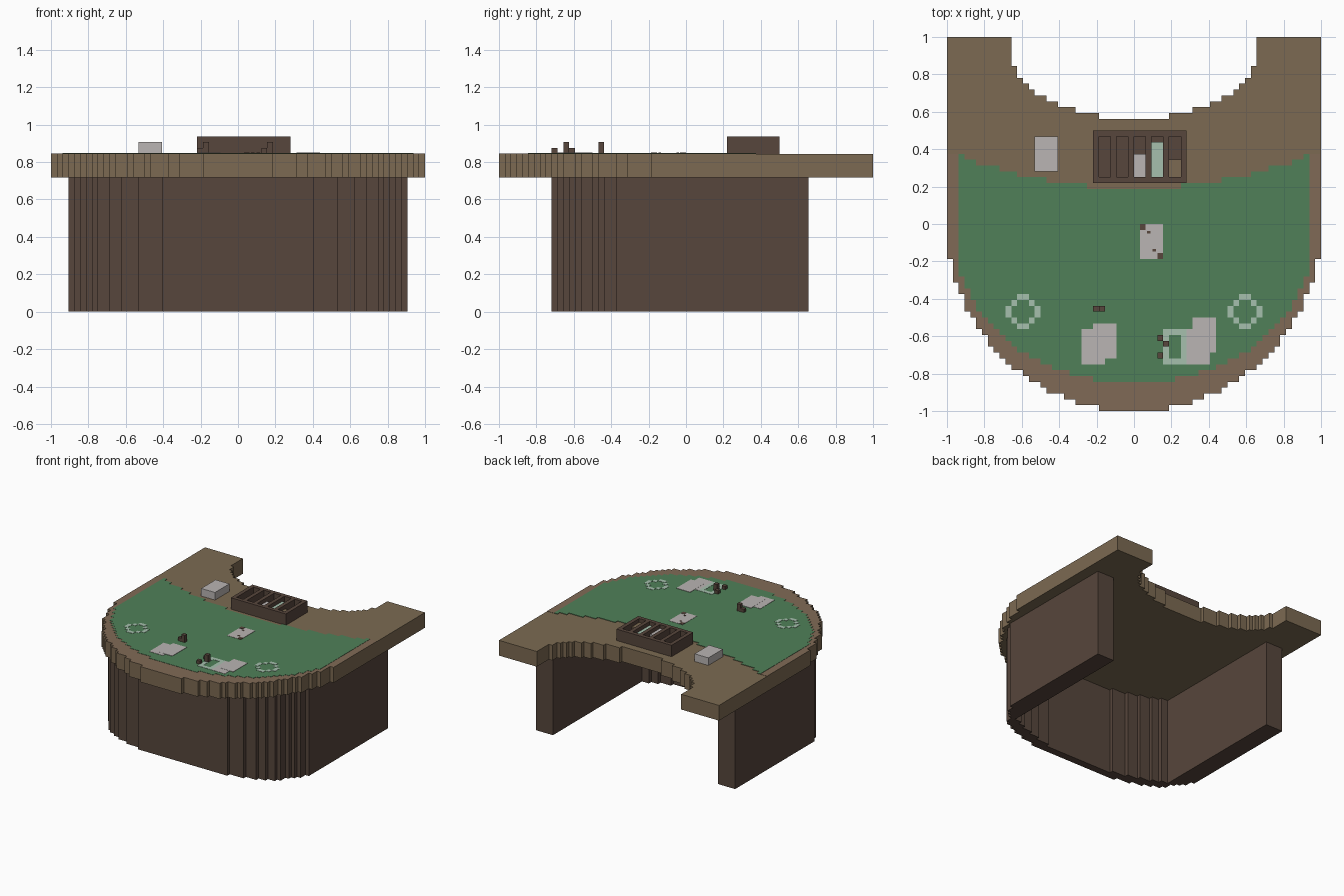
import bpy, bmesh, math

if "Cube" in bpy.data.objects:
    bpy.data.objects.remove(bpy.data.objects["Cube"])

P = 1 / 32           # step size of the blocky style
TOP = 27 * P         # height of the playing surface


def lin(c):
    c /= 255
    return c / 12.92 if c <= 0.04045 else ((c + 0.055) / 1.055) ** 2.4


def material(name, r, g, b):
    m = bpy.data.materials.new(name)
    m.diffuse_color = (lin(r), lin(g), lin(b), 1)
    m.use_nodes = True
    m.node_tree.nodes["Principled BSDF"].inputs["Base Color"].default_value = m.diffuse_color
    return m


WOOD = material("light_wood", 124, 106, 82)
RIM = material("rim_brown", 128, 106, 86)
DARK = material("dark_wood", 87, 70, 60)
FELT = material("green_felt", 80, 128, 88)
GREY = material("card_grey", 186, 181, 179)
PALE = material("pale_green", 166, 192, 174)


def add_prism(bm, pts, z0, z1):
    """Extrude a flat outline (in steps) from z0 to z1 (in units)."""
    f = bm.faces.new([bm.verts.new((x * P, y * P, z0)) for x, y in pts])
    r = bmesh.ops.extrude_face_region(bm, geom=[f])
    for v in r["geom"]:
        if isinstance(v, bmesh.types.BMVert):
            v.co.z = z1


def build(name, mat, prisms):
    bm = bmesh.new()
    for pts, z0, z1 in prisms:
        add_prism(bm, pts, z0, z1)
    bmesh.ops.recalc_face_normals(bm, faces=bm.faces)
    me = bpy.data.meshes.new(name)
    bm.to_mesh(me)
    bm.free()
    me.materials.append(mat)
    ob = bpy.data.objects.new(name, me)
    bpy.context.collection.objects.link(ob)
    return ob


def rect(x0, x1, y0, y1):
    return [(x0, y0), (x1, y0), (x1, y1), (x0, y1)]


def stairs(rows, y_end):
    """Right half of a stepped outline: (half width, row start) going up."""
    pts = []
    for (x, y), nxt in zip(rows, rows[1:] + [(0, y_end)]):
        pts += [(x, y), (x, nxt[1])]
    return pts


def mirror(pts):
    return [(-x, y) for x, y in reversed(pts)]


def merged(rows):
    """Drop rows that do not change the width."""
    return [r for i, r in enumerate(rows) if i == 0 or r[0] != rows[i - 1][0]]


# table top: stepped half disc with a dealer cut-out at the back
disc = merged([(round(math.sqrt(1024 - (y + .5) ** 2)), y) for y in range(-32, 0)])
cut = stairs([(6, 18), (10, 19), (13, 20), (15, 21), (17, 22), (18, 23),
              (19, 24), (20, 25), (21, 27)], 32)
right = stairs(disc, 32)
build("table_top", WOOD, [(right + cut[::-1] + [(-x, y) for x, y in cut] + mirror(right),
                           23 * P, TOP)])

# curved base wall, open at the back
outer = stairs([(13, -23), (17, -22), (20, -21), (22, -20), (24, -19), (25, -18),
                (26, -16), (27, -15), (28, -14), (29, -12)], 21)
inner = stairs([(10, -21), (14, -20), (17, -19), (20, -18), (22, -17), (24, -16)], 21)
build("base_wall", DARK, [(outer + inner[::-1] + [(-x, y) for x, y in inner] + mirror(outer),
                           0, 23 * P)])


# rim and felt plates share a stepped curved back edge
def back_edge(half):
    pts = []
    for x in range(half, -half, -1):
        m = abs(x - .5) * P
        y = round((.19 + .2 * m * m) / P)
        pts += [(x, y), (x - 1, y)]
    return [p for i, p in enumerate(pts) if i == 0 or p != pts[i - 1]]


rim = [(x, y) for x, y in stairs(disc, 11)][:-1]
build("rim_plate", RIM, [(rim + back_edge(32) + mirror(rim), TOP, TOP + .002)])

felt_rows = []
for y in range(-27, 0):
    t = (-(y + .5) * P / .845) ** 2.1
    felt_rows.append((min(30, round(31 * (1 - t) ** (1 / 2.1))), y))
felt = stairs(merged(felt_rows), 11)[:-1]
build("felt", FELT, [(felt + back_edge(30) + mirror(felt), TOP, TOP + .004)])


# flat layout marks
def plates(name, mat, rects, h):
    build(name, mat, [(rect(*r), TOP, TOP + h) for r in rects])


for side, name in ((-1, "left_diamond"), (1, "right_diamond")):
    cells = []
    for sx in (-1, 1):
        for sy in (-1, 1):
            for i in range(3):
                cx, cy = side * 19 + sx * (i + .5), -15 + sy * (2.5 - i)
                cells.append((cx - .5, cx + .5, cy - .5, cy + .5))
    plates(name, PALE, cells, .006)

plates("card_frame", PALE, [(5, 9, -24, -23), (5, 9, -19, -18),
                            (5, 6, -23, -19), (8, 9, -23, -19)], .006)
for name, low, high in (("left_cards", (-9, -5, -24, -18), (-7, -3, -23, -17)),
                        ("right_cards", (9, 13, -24, -18), (10, 14, -22, -16))):
    plates(name + "_lower", GREY, [low], .006)
    plates(name + "_upper", GREY, [high], .007)
plates("dealer_card", GREY, [(1, 5, -6, 0)], .006)
plates("dealer_card_marks", DARK, [(1, 2, -1, 0), (4, 5, -6, -5),
                                   (2.2, 2.8, -1.6, -1.2), (3.2, 3.8, -4.7, -4.3)], .008)

# little block chips on the felt
for i, (x, y, h) in enumerate([(-7, -15, 1), (-6, -15, 2), (4, -20, 1),
                               (5, -21, 2), (4, -23, 1)]):
    build(f"chip_block_{i}", DARK, [(rect(x, x + 1, y, y + 1), TOP, TOP + h * P)])

# chip rack: floor, front and back rails, six dividers
Z = 30 * P
FLOOR = 28 * P
rack = [(rect(-7, 9, 7, 16), TOP, FLOOR),
        (rect(-7, 9, 7, 8), FLOOR, Z), (rect(-7, 9, 15, 16), FLOOR, Z)]
rack += [(rect(x, x + 1, 8, 15), FLOOR, Z) for x in range(-7, 9, 3)]
build("chip_rack", DARK, rack)
for name, mat, x, y in (("grey_chips", GREY, 0, 12), ("pale_chips", PALE, 3, 14),
                        ("brown_chips", WOOD, 6, 11)):
    build(name, mat, [(rect(x, x + 2, 8, y), FLOOR, 29 * P)])

# card deck beside the rack
build("card_deck", GREY, [(rect(-17, -13, 9, 15), TOP, 29 * P)])
